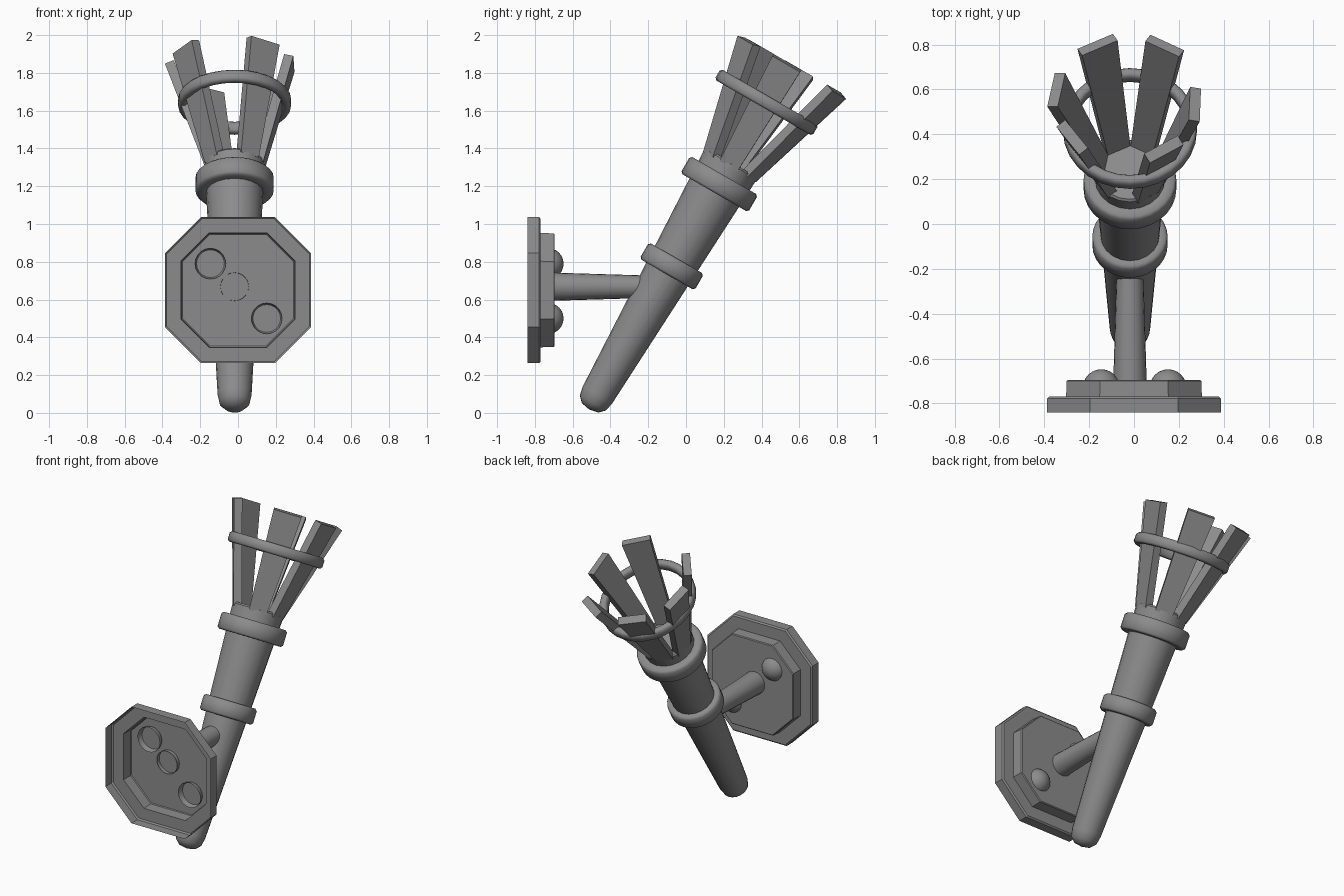
import bpy, bmesh, math
from mathutils import Vector, Matrix

if "Cube" in bpy.data.objects:
    bpy.data.objects.remove(bpy.data.objects["Cube"])

CX = -0.018                      # torch sits slightly off the plate centre
TILT = Matrix.Translation((CX, -0.513, 0.018)) @ Matrix.Rotation(math.radians(-30), 4, 'X')
TO_Y = Matrix.Rotation(math.radians(-90), 4, 'X')   # local z -> world +y

# dark iron grey for every part
iron = bpy.data.materials.new("dark_iron")
iron.diffuse_color = (0.26, 0.26, 0.26, 1)
iron.use_nodes = True
iron.node_tree.nodes["Principled BSDF"].inputs["Base Color"].default_value = iron.diffuse_color


def finish(bm, name, matrix, angle=35):
    bmesh.ops.recalc_face_normals(bm, faces=bm.faces)
    me = bpy.data.meshes.new(name)
    bm.to_mesh(me)
    bm.free()
    me.materials.append(iron)
    ob = bpy.data.objects.new(name, me)
    bpy.context.collection.objects.link(ob)
    ob.matrix_world = matrix
    if angle:
        bpy.ops.object.select_all(action='DESELECT')
        ob.select_set(True)
        bpy.context.view_layer.objects.active = ob
        bpy.ops.object.shade_smooth_by_angle(angle=math.radians(angle))
    return ob


def lathe(name, profile, matrix, sides=24, closed=False, angle=35):
    """Revolve (radius, height) points about local z."""
    bm = bmesh.new()
    pts = profile + profile[:1] if closed else profile
    vs = [bm.verts.new((r, 0, h)) for r, h in pts]
    es = [bm.edges.new(p) for p in zip(vs, vs[1:])]
    bmesh.ops.spin(bm, geom=vs + es, cent=(0, 0, 0), axis=(0, 0, 1),
                   angle=2 * math.pi, steps=sides, use_duplicate=False)
    bmesh.ops.remove_doubles(bm, verts=bm.verts, dist=1e-4)
    return finish(bm, name, matrix, angle)


def band(name, r_in, r_out, s, h, c=0.012):
    """Ring around the torch, with softened edges."""
    a, b = s - h / 2, s + h / 2
    lathe(name, [(r_in + c, a), (r_out - c, a), (r_out, a + c), (r_out, b - c),
                 (r_out - c, b), (r_in + c, b), (r_in, b - c), (r_in, a + c)],
          TILT, 28, closed=True, angle=55)


# torch handle with rounded tip and flat top
lathe("handle", [(0, 0), (0.05, 0.01), (0.08, 0.04), (0.09, 0.09),
                 (0.16, 1.50), (0.152, 1.51), (0, 1.51)], TILT, 20)
band("lower_collar", 0.10, 0.168, 0.875, 0.10)
band("upper_collar", 0.13, 0.207, 1.378, 0.105)
band("cage_hoop", 0.252, 0.299, 1.878, 0.066)


# flared cage slats: azimuth from the front, radius at the top
def slat(i, az, r_top, half_top):
    a = math.radians(az)
    out = Vector((math.sin(a), -math.cos(a), 0))
    side = Vector((math.cos(a), math.sin(a), 0))
    low = out * 0.13 + Vector((0, 0, 1.49))
    high = out * r_top + Vector((0, 0, 2.112))
    thick = side.cross(high - low).normalized() * 0.025
    bm = bmesh.new()
    rings = [[bm.verts.new(c + side * w * sx + thick * sy)
              for sx, sy in ((-1, -1), (1, -1), (1, 1), (-1, 1))]
             for c, w in ((low, 0.055), (high, half_top))]
    bm.faces.new(rings[0])
    bm.faces.new(rings[1])
    for k in range(4):
        n = (k + 1) % 4
        bm.faces.new((rings[0][k], rings[0][n], rings[1][n], rings[1][k]))
    finish(bm, f"cage_slat_{i}", TILT, angle=0)


for i, (az, r, hw) in enumerate([(32, 0.285, 0.088), (88, 0.29, 0.085), (152, 0.33, 0.085),
                                 (206, 0.33, 0.088), (259, 0.335, 0.088), (305, 0.315, 0.088)]):
    slat(i, az, r, hw)

# stepped octagonal wall plate, open at the back
bm = bmesh.new()
loops = []
for w, y in [(0.387, -0.84), (0.387, -0.778), (0.378, -0.77), (0.303, -0.77),
             (0.30, -0.70), (0.295, -0.695)]:
    h = w * 0.505
    loops.append([bm.verts.new((x, y, z)) for x, z in
                  ((w, -h), (w, h), (h, w), (-h, w), (-w, h), (-w, -h), (-h, -w), (h, -w))])
for lo, hi in zip(loops, loops[1:]):
    for k in range(8):
        n = (k + 1) % 8
        bm.faces.new((lo[k], lo[n], hi[n], hi[k]))
bm.faces.new(loops[-1])
finish(bm, "wall_plate", Matrix.Translation((0, 0, 0.65)), angle=0)

# domed rivets, hollow behind
R = 0.082
dome = [(R * math.cos(t * math.pi / 12), R * math.sin(t * math.pi / 12)) for t in range(6)] + [(0, R)]
for name, x, z in (("rivet_upper", -0.146, 0.79), ("rivet_lower", 0.152, 0.5)):
    lathe(name, dome, Matrix.Translation((x, -0.73, z)) @ TO_Y, 20)

# support arm from plate to handle, open ended
lathe("support_arm", [(0.075, 0), (0.058, 0.56)],
      Matrix.Translation((CX, -0.72, 0.668)) @ TO_Y, 20)
